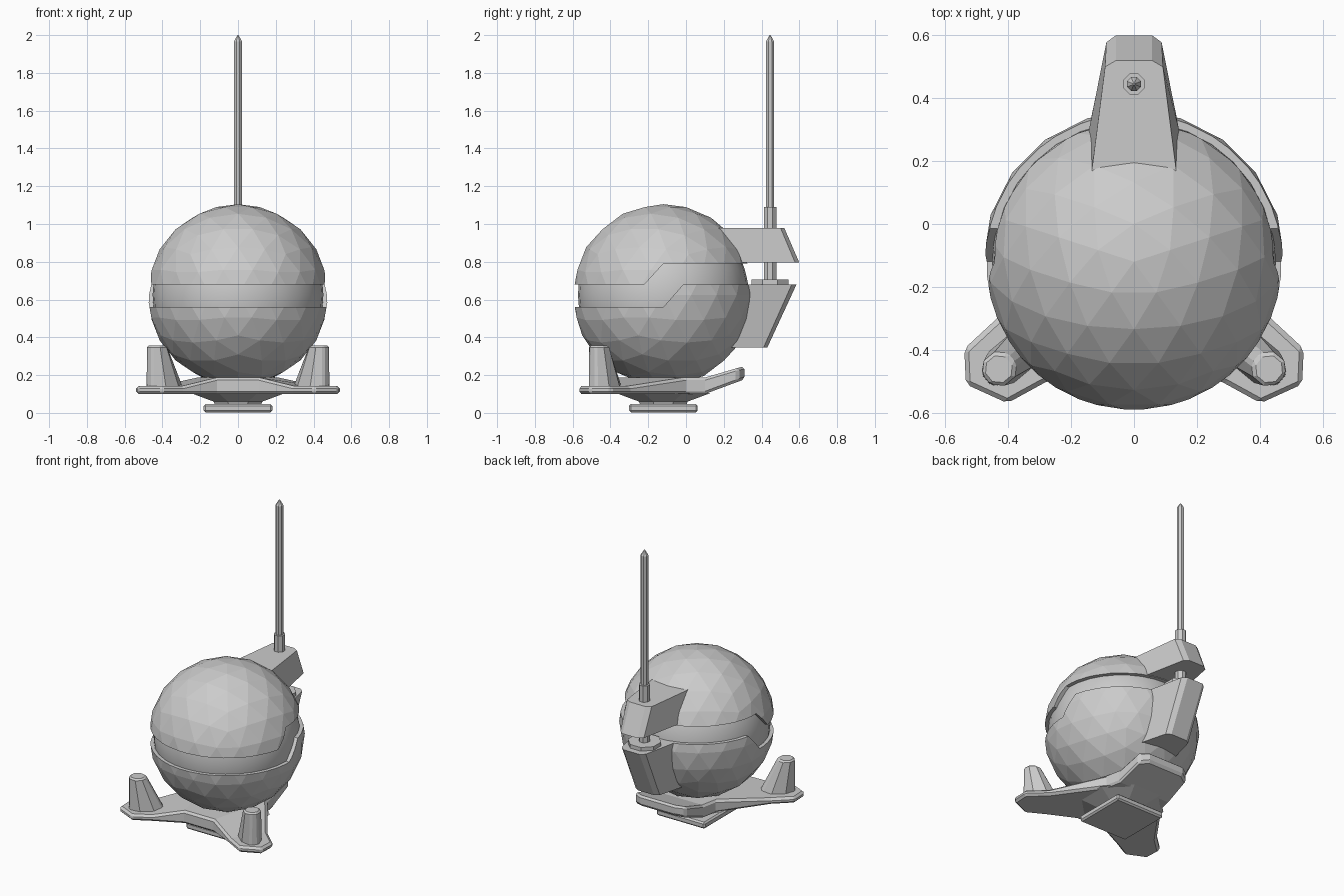
import bpy, bmesh, math
from mathutils import Matrix, Vector

if "Cube" in bpy.data.objects:
    bpy.data.objects.remove(bpy.data.objects["Cube"])

C = Vector((0, -0.12, 0.625))   # ball centre
R = 0.48


def finish(name, bm, bevel=0):
    bmesh.ops.recalc_face_normals(bm, faces=bm.faces)
    me = bpy.data.meshes.new(name)
    bm.to_mesh(me)
    bm.free()
    ob = bpy.data.objects.new(name, me)
    bpy.context.collection.objects.link(ob)
    if bevel:
        m = ob.modifiers.new("bevel", "BEVEL")
        m.width, m.segments, m.limit_method = bevel, 1, "ANGLE"
        m.angle_limit = math.radians(40)
    return ob


def loft(name, *rings, bevel=0):
    """Closed solid through rings of equal point count."""
    bm = bmesh.new()
    vs = [[bm.verts.new(p) for p in r] for r in rings]
    n = len(vs[0])
    for a, b in zip(vs, vs[1:]):
        for i in range(n):
            bm.faces.new((a[i], a[(i + 1) % n], b[(i + 1) % n], b[i]))
    bm.faces.new(vs[0])
    bm.faces.new(vs[-1])
    return finish(name, bm, bevel)


def ring(x, y, z, r, n=8):
    return [(x + r * math.cos(math.tau * (i + .5) / n),
             y + r * math.sin(math.tau * (i + .5) / n), z) for i in range(n)]


def mirrored(half, z):
    """Plan outline from its +x half."""
    return [(x, y, z) for x, y in half] + [(-x, y, z) for x, y in reversed(half)]


# Ball: two faceted shells with a stepped split around a smooth core
def shell(name, profile):
    bm = bmesh.new()
    bmesh.ops.create_icosphere(bm, subdivisions=3, radius=R,
                               matrix=Matrix.Translation(C) @ Matrix.Rotation(math.pi / 2, 4, "Z"))
    ob = finish(name, bm)
    cut = loft(name + "_cutter", *[[(x, y, z) for y, z in profile] for x in (-1, 1)])
    cut.hide_render = True
    cut.hide_viewport = False
    m = ob.modifiers.new("split", "BOOLEAN")
    m.operation, m.solver, m.object = "INTERSECT", "EXACT", cut
    dg = bpy.context.evaluated_depsgraph_get()
    me = bpy.data.meshes.new_from_object(ob.evaluated_get(dg))
    ob.modifiers.clear()
    ob.data = me
    bpy.data.objects.remove(cut)


shell("upper_shell", [(-1, .68), (-.22, .68), (-.12, .79), (1, .79), (1, 2), (-1, 2)])
shell("lower_shell", [(-1, .56), (-.12, .56), (-.015, .68), (1, .68), (1, -1), (-1, -1)])

bm = bmesh.new()
bmesh.ops.create_uvsphere(bm, u_segments=32, v_segments=20, radius=.452,
                          matrix=Matrix.Translation(C))
for f in bm.faces:
    f.smooth = True
finish("inner_core", bm)

# Antenna brackets at the back
loft("upper_bracket",
     mirrored([(.15, .1), (.143, .30), (.088, .578), (.058, .60)], .795),
     mirrored([(.135, .1), (.133, .18), (.092, .50), (.058, .52)], .98))
loft("lower_bracket",
     mirrored([(.14, .1), (.135, .24), (.09, .41), (.06, .43)], .345),
     mirrored([(.15, .1), (.14, .32), (.09, .56), (.06, .585)], .68))

# Antenna
AY = .445
loft("antenna_disc", ring(0, AY, .67, .105), ring(0, AY, .705, .105))
loft("antenna_collar", ring(0, AY, .69, .036), ring(0, AY, 1.09, .036))
loft("antenna_rod", ring(0, AY, 1.05, .024), ring(0, AY, 1.965, .024),
     ring(0, AY, 2.0, .003))

# Three-armed base plate, its rear arm bent upward
hub = [(.11, -.42), (.22, 0), (.2, .1)]
tail = [(.2, .1), (.19, .275), (.13, .31)]
arm = [(.11, -.42), (.29, -.508), (.43, -.295), (.22, 0)]
toe = [(.29, -.508), (.403, -.57), (.535, -.51), (.54, -.397), (.43, -.295)]
polys = [[(x, y) for x, y, _ in mirrored(h, 0)] for h in (hub, tail)]
for p in (arm, toe):
    polys += [p, [(-x, y) for x, y in reversed(p)]]


def top_z(x, y):
    if y > .1:
        return .19 + min(y - .1, .2) * .28
    return .142 if abs(x) > .28 else .187


bm = bmesh.new()
verts = {}


def vert(x, y, up):
    key = (x, y, up)
    if key not in verts:
        z = top_z(x, y) if up else .10 + max(0, y - .1) * .37
        verts[key] = bm.verts.new((x, y, z))
    return verts[key]


for p in polys:
    bm.faces.new([vert(x, y, True) for x, y in p])
    bm.faces.new([vert(x, y, False) for x, y in reversed(p)])
for e in [e for p in polys for e in zip(p, p[1:] + p[:1])]:
    a, b = e
    if sum({a, b} <= set(p) for p in polys) == 1:      # outline edges only
        bm.faces.new((vert(*a, True), vert(*b, True), vert(*b, False), vert(*a, False)))
finish("base_plate", bm, .014)

# Tapered pegs on the two front arms
for s, side in ((1, "right"), (-1, "left")):
    u, v = Vector((.77, -.64)), Vector((.64, .77))
    base, cap = [], []
    for i in range(8):
        a = math.tau * (i + .5) / 8
        b = Vector((.385, -.425)) + u * .12 * math.cos(a) + v * .07 * math.sin(a)
        t = Vector((.43, -.462)) + (u * math.cos(a) + v * math.sin(a)) * .055
        base.append((s * b.x, b.y, .12))
        cap.append((s * t.x, t.y, .357))
    loft(side + "_peg", base, cap, bevel=.01)

# Neck and square foot under the plate
loft("base_neck", ring(0, C.y, .04, .13), ring(0, C.y, .06, .14),
     ring(0, C.y, .105, .27))
foot = [(.182, C.y - .182), (.182, C.y + .182)]
loft("foot_pad", mirrored(foot, .003), mirrored(foot, .047), bevel=.01)
